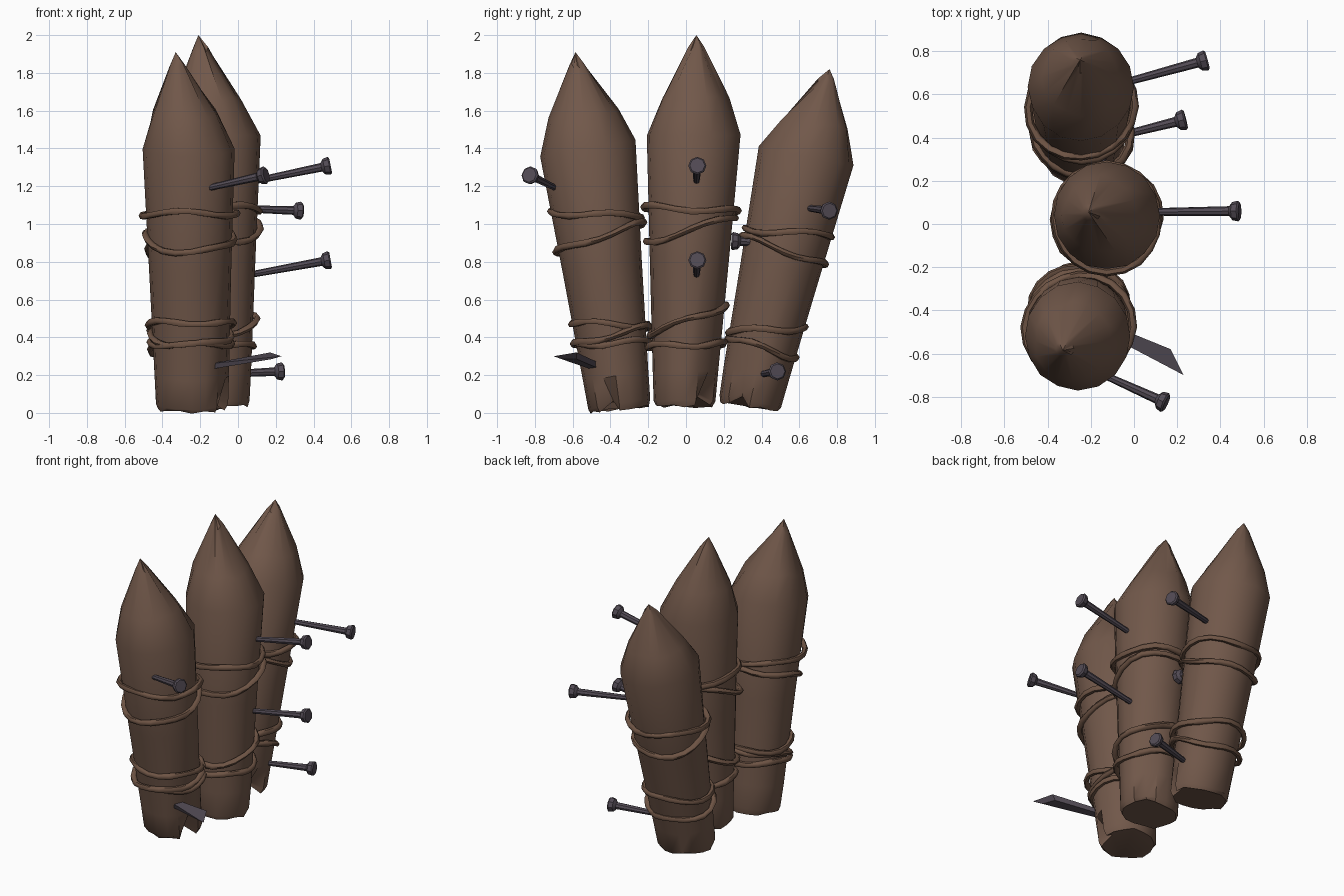
import bpy, bmesh, math, random
from mathutils import Vector

random.seed(4)
cube = bpy.data.objects.get("Cube")
if cube:
    bpy.data.objects.remove(cube, do_unlink=True)


def material(name, color):
    m = bpy.data.materials.new(name)
    m.use_nodes = True
    m.diffuse_color = (*color, 1)
    m.node_tree.nodes["Principled BSDF"].inputs["Base Color"].default_value = (*color, 1)
    return m


WOOD = material("brown wood", (0.165, 0.097, 0.068))
ROPE = material("brown rope", (0.155, 0.088, 0.058))
IRON = material("dark iron", (0.085, 0.070, 0.090))


def loft(name, rings, mat, closed=False, angle=40):
    """Skin a list of point rings; closed joins the last ring to the first."""
    bm = bmesh.new()
    loops = [[bm.verts.new(p) for p in ring] for ring in rings]
    pairs = list(zip(loops, loops[1:])) + ([(loops[-1], loops[0])] if closed else [])
    for a, b in pairs:
        for i in range(len(a)):
            j = (i + 1) % len(a)
            bm.faces.new((a[i], a[j], b[j], b[i]))
    if not closed:
        bm.faces.new(loops[0])
        bm.faces.new(loops[-1])
    bmesh.ops.remove_doubles(bm, verts=bm.verts, dist=0.0005)
    bmesh.ops.recalc_face_normals(bm, faces=bm.faces)
    mesh = bpy.data.meshes.new(name)
    bm.to_mesh(mesh)
    bm.free()
    mesh.materials.append(mat)
    ob = bpy.data.objects.new(name, mesh)
    bpy.context.collection.objects.link(ob)
    bpy.ops.object.select_all(action='DESELECT')
    ob.select_set(True)
    bpy.context.view_layer.objects.active = ob
    bpy.ops.object.shade_smooth_by_angle(angle=math.radians(angle))
    return ob


SIDES = 16


def stake(name, base, shoulder, tip, tilt, crack):
    """Tapered log with a carved point; tilt slopes the rings along y."""
    base, shoulder, tip = Vector(base), Vector(shoulder), Vector(tip)

    def ring(c, rx, ry, k, jit):
        pts = []
        for i in range(SIDES):
            a = math.tau * i / SIDES
            r = 1 + random.uniform(-jit, jit)
            dx, dy = rx * r * math.cos(a), ry * r * math.sin(a)
            pts.append(c + Vector((dx, dy, k * dy + random.uniform(-jit, jit) * 0.3)))
        return pts

    def along(t):
        return base.lerp(shoulder, t), 0.19 + 0.055 * t, 0.162 + 0.088 * t

    c, rx, ry = along(0)
    rings = [ring(c, rx * 0.93, ry * 0.93, tilt * 0.6, 0.03)]
    for t in (0.02, 0.13, 0.55, 1):
        c, rx, ry = along(t)
        rings.append(ring(c, rx, ry, tilt, 0.012))
    # split end: one notch in the lower edge, fading out upwards
    for level, depth, lift in ((0, 0.40, 0.05), (1, 0.36, 0.05)):
        p = rings[level][crack]
        rings[level][crack] = p.lerp(base, depth) + Vector((0, 0, lift))
    # carved point
    for t, r in ((0.36, 0.71), (0.86, 0.17)):
        rings.append(ring(shoulder.lerp(tip, t), 0.245 * r, 0.25 * r, tilt * (1 - t), 0.05))
    rings.append([tip] * SIDES)
    loft(name, rings, WOOD, angle=38)
    return along, base, shoulder


def rope(name, log, z, slope):
    """Slightly wavy loop lashed around a log."""
    along, base, shoulder = log
    phase = random.uniform(0, 6)
    rings, n = [], 20
    for i in range(n):
        a = math.tau * i / n
        dy = 0.23 * math.sin(a)
        h = z + slope * dy + 0.012 * math.sin(3 * a + phase)
        c, rx, ry = along((h - base.z) / (shoulder.z - base.z))
        gap = 0.016 + 0.008 * math.sin(2 * a + phase)
        p = Vector((c.x + (rx + gap) * math.cos(a), c.y + (ry + gap) * math.sin(a), h))
        out = Vector((math.cos(a), math.sin(a), 0))
        thick = random.uniform(0.016, 0.021)
        rings.append([p + thick * (out * math.cos(b) + Vector((0, 0, math.sin(b))))
                      for b in (math.tau * k / 6 for k in range(6))])
    loft(name, rings, ROPE, closed=True, angle=60)


def nail(name, start, end):
    """Tapered shaft with a flared round head at the end."""
    start, end = Vector(start), Vector(end)
    d = (end - start).normalized()
    u = d.cross(Vector((0, 0, 1))).normalized()
    v = u.cross(d)
    sections = ((start, 0.016), (end - d * 0.05, 0.023), (end - d * 0.035, 0.042),
                (end - d * 0.008, 0.048), (end, 0.040))
    loft(name, [[c + r * (u * math.cos(a) + v * math.sin(a))
                 for a in (math.tau * k / 8 for k in range(8))]
                for c, r in sections], IRON, angle=35)


# Stakes: front, middle, back
front = stake("front_stake", (-0.245, -0.35, 0.02), (-0.26, -0.52, 1.40), (-0.33, -0.585, 1.91), 0.18, 15)
middle = stake("middle_stake", (-0.13, -0.01, 0.035), (-0.125, 0.04, 1.47), (-0.21, 0.055, 2.0), 0.0, 2)
back = stake("back_stake", (-0.24, 0.335, 0.035), (-0.245, 0.635, 1.36), (-0.25, 0.76, 1.82), -0.2, 15)

# Rope lashings: height and slope of each loop
LASHINGS = {
    "front": (front, ((1.05, -0.03), (0.93, 0.34), (0.47, -0.04), (0.41, 0.22), (0.37, 0.05))),
    "middle": (middle, ((1.08, -0.05), (0.97, 0.32), (0.49, 0.32), (0.36, 0.03))),
    "back": (back, ((0.955, -0.06), (0.86, -0.34), (0.44, 0.02), (0.345, -0.26))),
}
for label, (log, loops) in LASHINGS.items():
    for i, (z, slope) in enumerate(loops):
        rope(f"{label}_rope_{i + 1}", log, z, slope)

# Nails driven into the stakes
NAILS = {
    "front_nail": ((-0.16, -0.69, 1.19), (0.15, -0.83, 1.26)),
    "middle_upper_nail": ((0.05, 0.055, 1.22), (0.49, 0.06, 1.31)),
    "middle_lower_nail": ((0.0, 0.055, 0.72), (0.49, 0.06, 0.81)),
    "back_upper_nail": ((-0.1, 0.64, 1.085), (0.34, 0.76, 1.07)),
    "back_lower_nail": ((-0.1, 0.40, 0.205), (0.24, 0.485, 0.22)),
    "gap_nail": ((-0.15, 0.45, 0.90), (-0.15, 0.24, 0.91)),
}
for label, (a, b) in NAILS.items():
    nail(label, a, b)

# Headless spike with an obliquely cut end
loft("broken_spike", [
    [(-0.15, -0.45, 0.23), (-0.15, -0.50, 0.23), (-0.15, -0.50, 0.26), (-0.15, -0.45, 0.26)],
    [(0.15, -0.58, 0.285), (0.18, -0.66, 0.285), (0.23, -0.70, 0.30), (0.17, -0.58, 0.32)],
], IRON, angle=20)
